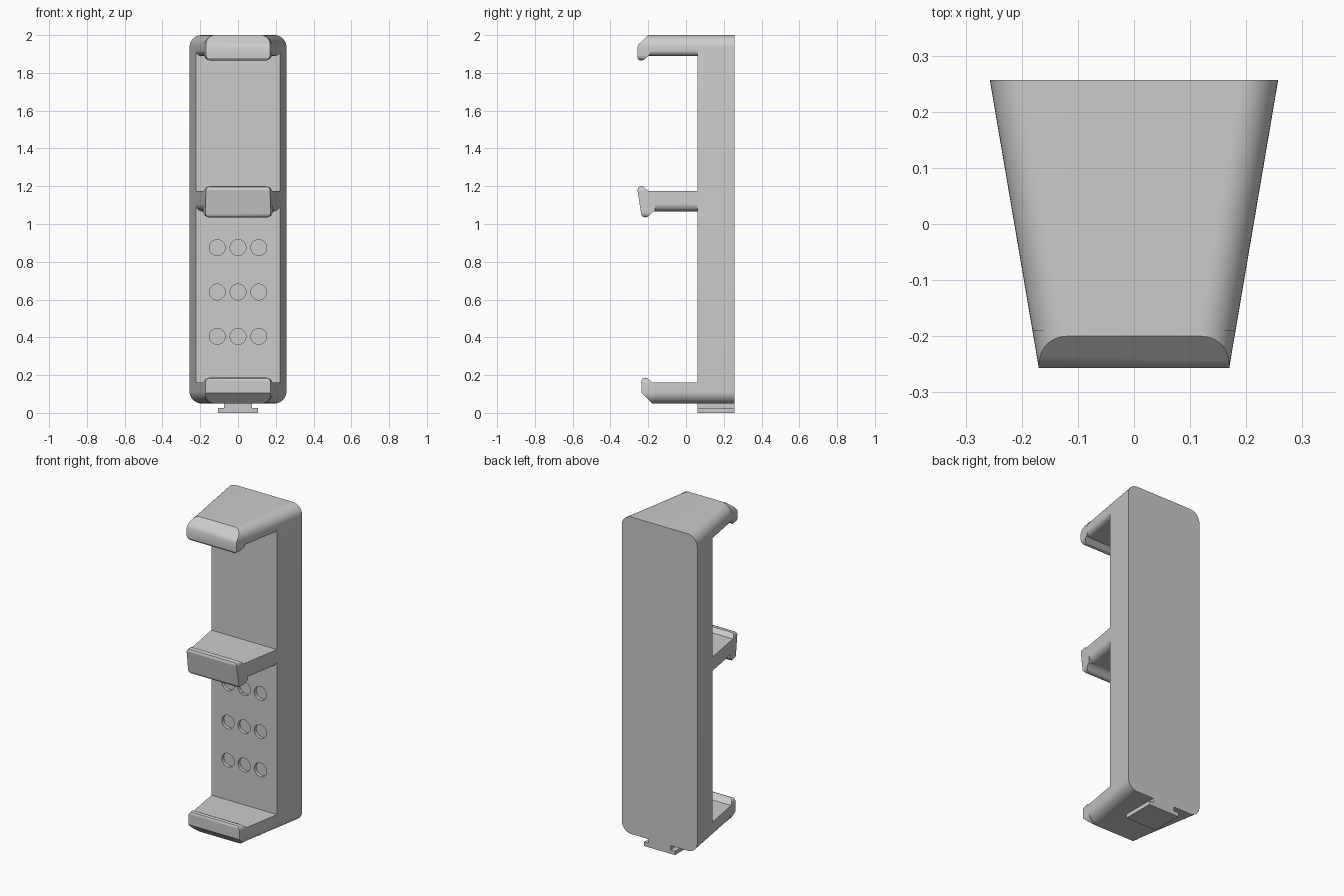
import bpy, bmesh, math

cube = bpy.data.objects.get("Cube")
if cube:
    bpy.data.objects.remove(cube, do_unlink=True)

grey = bpy.data.materials.new("Plain grey")
grey.use_nodes = True
grey.diffuse_color = (0.6, 0.6, 0.6, 1)
grey.node_tree.nodes["Principled BSDF"].inputs["Base Color"].default_value = (0.6, 0.6, 0.6, 1)

BACK, FACE, FRONT = 0.257, 0.06, -0.257


def half_width(y):
    """Body narrows evenly from back to front."""
    return 0.257 - 0.17 * (BACK - y)


def prism(name, start, end):
    """Solid between two matching rings of points."""
    bm = bmesh.new()
    a = [bm.verts.new(p) for p in start]
    b = [bm.verts.new(p) for p in end]
    bm.faces.new(a)
    bm.faces.new(b[::-1])
    for i in range(len(a)):
        j = (i + 1) % len(a)
        bm.faces.new((a[j], a[i], b[i], b[j]))
    bmesh.ops.recalc_face_normals(bm, faces=bm.faces)
    mesh = bpy.data.meshes.new(name)
    bm.to_mesh(mesh)
    bm.free()
    mesh.materials.append(grey)
    obj = bpy.data.objects.new(name, mesh)
    bpy.context.collection.objects.link(obj)
    return obj


def ring(y, z0, z1, r_low, r_high):
    """Rounded rectangle across the body at depth y."""
    w = half_width(y)
    points = []
    for sx, z, r, sz, turn in ((1, z0, r_low, 1, 270), (1, z1, r_high, -1, 0),
                               (-1, z1, r_high, -1, 90), (-1, z0, r_low, 1, 180)):
        steps = 10 if r else 0
        for i in range(steps + 1):
            t = math.radians(turn + 90 * i / max(steps, 1))
            points.append((sx * (w - r) + r * math.cos(t) if r else sx * w, y,
                           z + sz * r + r * math.sin(t) if r else z))
    return points


def tapered(name, y0, y1, z0, z1, r_low, r_high):
    return prism(name, ring(y0, z0, z1, r_low, r_high), ring(y1, z0, z1, r_low, r_high))


def cut(obj, cutter, operation):
    mod = obj.modifiers.new("Cut", "BOOLEAN")
    mod.operation, mod.object, mod.solver = operation, cutter, "EXACT"
    graph = bpy.context.evaluated_depsgraph_get()
    mesh = bpy.data.meshes.new_from_object(obj.evaluated_get(graph))
    obj.modifiers.clear()
    obj.data = mesh
    bpy.data.objects.remove(cutter, do_unlink=True)


def side_profile(name, points):
    return prism(name, [(-0.5, y, z) for y, z in points], [(0.5, y, z) for y, z in points])


parts = []

# Back panel with shallow round recesses in its lower bay
panel = tapered("back_panel", FACE, BACK, 0.05, 2.0, 0.065, 0.065)
for x in (-0.11, 0, 0.11):
    for z in (0.405, 0.64, 0.875):
        circle = [(x + 0.042 * math.cos(a), z + 0.042 * math.sin(a))
                  for a in (math.tau * i / 32 for i in range(32))]
        cut(panel, prism("recess_cutter", [(u, FACE - 0.05, v) for u, v in circle],
                         [(u, FACE + 0.02, v) for u, v in circle]), "DIFFERENCE")
parts.append(panel)

# Arms: name, depth of front end, bottom, top, lower and upper corner radius
for spec in (("top_arm", -0.2, 1.89, 2.0, 0.03, 0.065),
             ("middle_arm", -0.2, 1.067, 1.175, 0.04, 0),
             ("bottom_arm", -0.178, 0.05, 0.16, 0.065, 0)):
    name, front, low, high, r_low, r_high = spec
    if r_low + r_high < high - low + 0.01:
        parts.append(tapered(name, front, FACE + 0.02, low, high,
                             r_low, min(r_high, high - low - r_low)))

# Hooked lips: side profile trimmed to the tapered rounded outline
lips = (
    ("top_lip", 1.865, 2.0, 0.03, 0.06,
     [(-0.19, 2.0), (-0.2, 2.0), (-0.25, 1.952), (-0.257, 1.937), (-0.257, 1.88),
      (-0.25, 1.868), (-0.238, 1.865), (-0.225, 1.868), (-0.197, 1.892), (-0.19, 1.892)]),
    ("middle_lip", 1.035, 1.2, 0.025, 0.025,
     [(-0.19, 1.175), (-0.2, 1.175), (-0.215, 1.188), (-0.226, 1.198), (-0.24, 1.2),
      (-0.252, 1.195), (-0.257, 1.18), (-0.237, 1.05), (-0.228, 1.037), (-0.21, 1.035),
      (-0.2, 1.04), (-0.177, 1.063), (-0.165, 1.067), (-0.165, 1.16)]),
    ("bottom_lip", 0.05, 0.187, 0.06, 0.03,
     [(-0.168, 0.05), (-0.178, 0.05), (-0.235, 0.105), (-0.235, 0.172), (-0.229, 0.183),
      (-0.217, 0.187), (-0.203, 0.183), (-0.178, 0.16), (-0.168, 0.16)]),
)
for name, low, high, r_low, r_high, profile in lips:
    lip = side_profile(name, profile)
    cut(lip, tapered("lip_cutter", -0.3, -0.1, low, high, r_low, r_high), "INTERSECT")
    parts.append(lip)

# T-shaped mounting rail under the panel
rail = [(-0.105, 0), (0.105, 0), (0.105, 0.025), (0.075, 0.025), (0.075, 0.06),
        (-0.075, 0.06), (-0.075, 0.025), (-0.105, 0.025)]
parts.append(prism("mounting_rail", [(x, FACE, z) for x, z in rail],
                   [(x, BACK, z) for x, z in rail]))

# Smooth rounded corners, crisp edges
bpy.ops.object.select_all(action="DESELECT")
for part in parts:
    part.select_set(True)
bpy.context.view_layer.objects.active = panel
bpy.ops.object.shade_smooth_by_angle(angle=math.radians(30))
